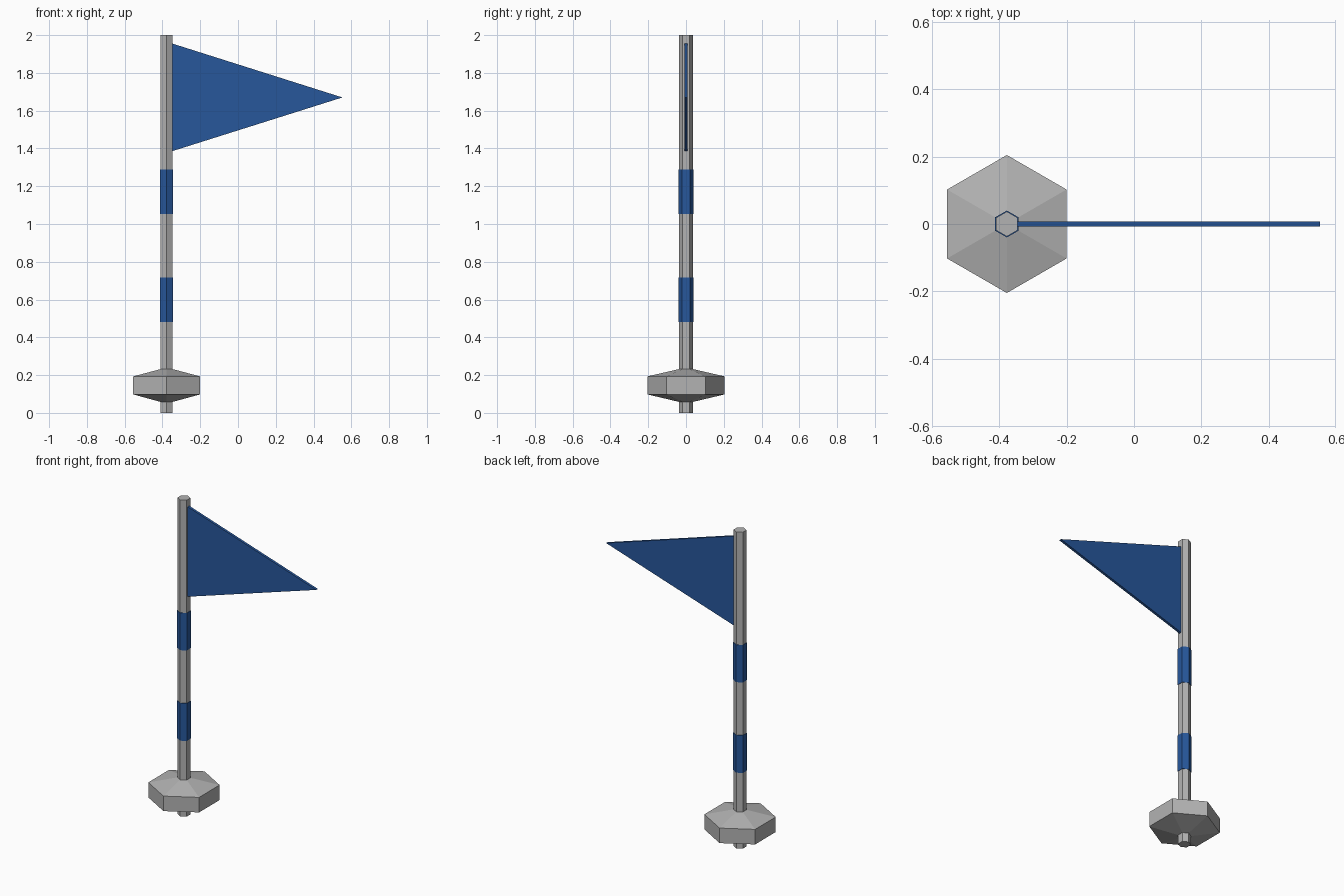
import bpy, bmesh
from math import sin, cos, pi

cube = bpy.data.objects.get("Cube")
if cube:
    bpy.data.objects.remove(cube, do_unlink=True)

POLE_X = -0.378
SIDES = 6


def material(name, rgb):
    m = bpy.data.materials.new(name)
    m.use_nodes = True
    m.diffuse_color = (*rgb, 1)
    bsdf = m.node_tree.nodes["Principled BSDF"]
    bsdf.inputs["Base Color"].default_value = (*rgb, 1)
    bsdf.inputs["Roughness"].default_value = 0.8
    return m


grey = material("light grey", (0.45, 0.45, 0.45))
blue = material("flag blue", (0.02, 0.095, 0.33))


def finish(name, bm, mat):
    bmesh.ops.recalc_face_normals(bm, faces=bm.faces[:])
    mesh = bpy.data.meshes.new(name)
    bm.to_mesh(mesh)
    bm.free()
    mesh.materials.append(mat)
    obj = bpy.data.objects.new(name, mesh)
    bpy.context.collection.objects.link(obj)
    return obj


def hex_turned(name, profile, mat):
    """Six-sided solid around the pole axis from (radius, z) pairs."""
    bm = bmesh.new()
    rings = []
    for r, z in profile:
        angles = [pi / 2 + 2 * pi * i / SIDES for i in range(SIDES)]
        rings.append([bm.verts.new((r * cos(a), r * sin(a), z)) for a in angles])
    for low, high in zip(rings, rings[1:]):
        for i in range(SIDES):
            j = (i + 1) % SIDES
            bm.faces.new((low[i], low[j], high[j], high[i]))
    bm.faces.new(rings[0])
    bm.faces.new(rings[-1])
    obj = finish(name, bm, mat)
    obj.location.x = POLE_X
    return obj


# Pole and weighted float
hex_turned("pole", [(0.037, 0), (0.037, 2)], grey)
hex_turned("base_weight", [(0.036, 0.058), (0.205, 0.098),
                           (0.205, 0.193), (0.036, 0.232)], grey)

# Painted bands
for name, z0, z1 in (("lower_band", 0.48, 0.717), ("upper_band", 1.052, 1.288)):
    hex_turned(name, [(0.04, z0), (0.04, z1)], blue)

# Pennant: triangle extruded through its thickness
bm = bmesh.new()
outline = [(-0.347, 1.386), (0.553, 1.67), (-0.347, 1.955)]
face = bm.faces.new([bm.verts.new((x, -0.008, z)) for x, z in outline])
side = bmesh.ops.extrude_face_region(bm, geom=[face])["geom"]
bmesh.ops.translate(bm, vec=(0, 0.016, 0),
                    verts=[g for g in side if isinstance(g, bmesh.types.BMVert)])
finish("pennant", bm, blue)
